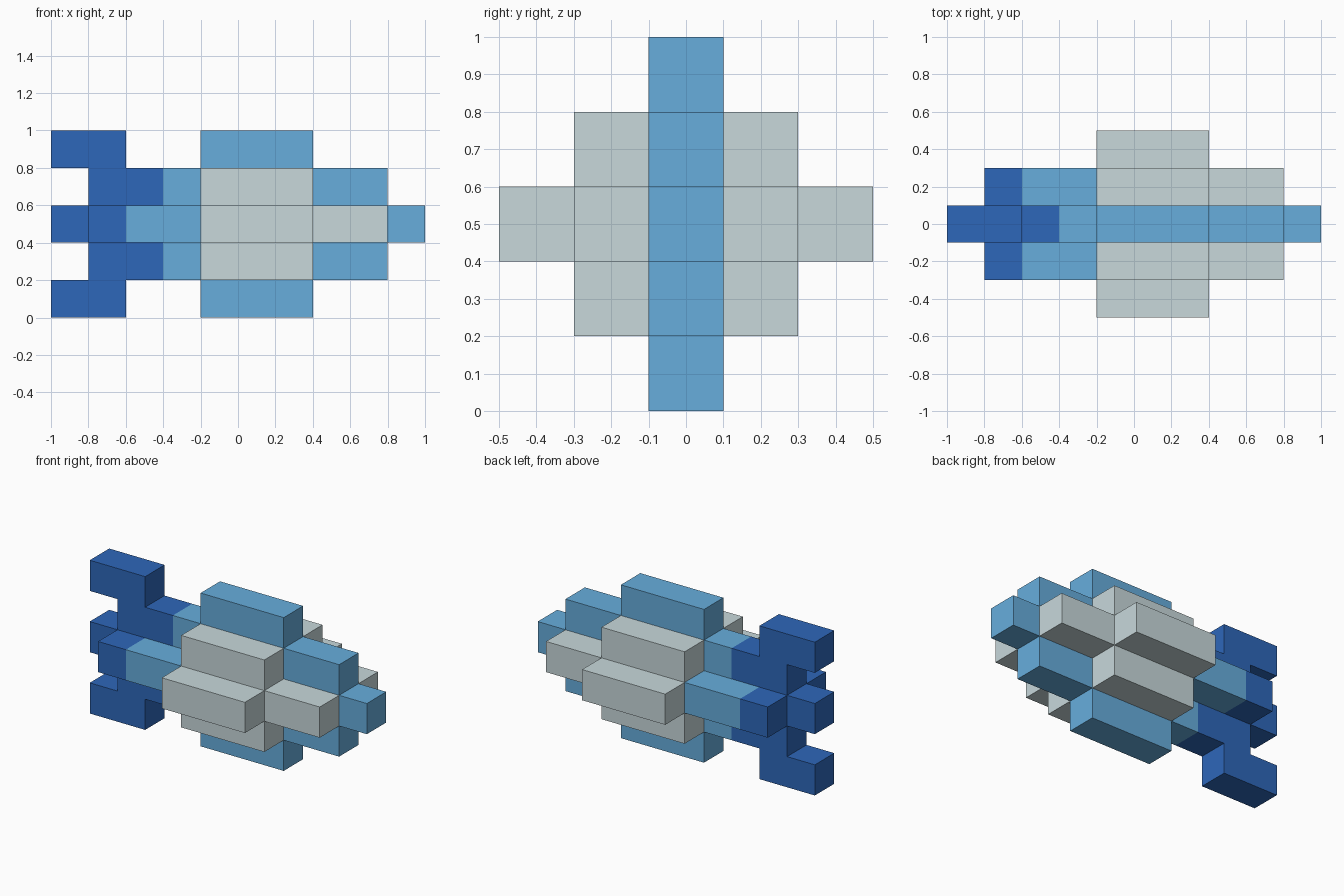
import bpy

if "Cube" in bpy.data.objects:
    bpy.data.objects.remove(bpy.data.objects["Cube"])

U = 0.2  # one block


def material(name, rgb):
    m = bpy.data.materials.new(name)
    m.diffuse_color = (*rgb, 1)
    m.use_nodes = True
    m.node_tree.nodes["Principled BSDF"].inputs["Base Color"].default_value = m.diffuse_color
    return m


DARK = material("dark_blue", (0.027, 0.136, 0.49))
LIGHT = material("light_blue", (0.135, 0.42, 0.72))
PALE = material("pale_grey", (0.58, 0.69, 0.71))


def bar(name, x0, x1, row, level, mat):
    """One-block-thick bar along x; row and level count blocks from the centre axis."""
    bpy.ops.mesh.primitive_cube_add(size=1, location=((x0 + x1) / 2, row * U, 0.5 + level * U))
    ob = bpy.context.object
    ob.name = name
    ob.scale = (x1 - x0, U, U)
    bpy.ops.object.transform_apply(location=False, rotation=False, scale=True)
    ob.data.materials.append(mat)


# Central axis: snout through to the tail middle
bar("spine", -0.6, 1.0, 0, 0, LIGHT)
bar("tail_middle", -1.0, -0.6, 0, 0, DARK)

# Upper and lower halves on the centre plane
for s, tag in ((1, "upper"), (-1, "lower")):
    bar(f"{tag}_body", -0.4, 0.8, 0, s, LIGHT)
    bar(f"{tag}_fin", -0.2, 0.4, 0, 2 * s, LIGHT)
    bar(f"{tag}_tail_root", -0.8, -0.4, 0, s, DARK)
    bar(f"{tag}_tail_tip", -1.0, -0.6, 0, 2 * s, DARK)

# Mirrored flanks
for s, tag in ((-1, "front"), (1, "back")):
    bar(f"{tag}_tail_side", -0.8, -0.6, s, 0, DARK)
    bar(f"{tag}_rear_flank", -0.6, -0.2, s, 0, LIGHT)
    bar(f"{tag}_flank", -0.2, 0.8, s, 0, PALE)
    bar(f"{tag}_outer_flank", -0.2, 0.4, 2 * s, 0, PALE)
    for v, end in ((1, "upper"), (-1, "lower")):
        bar(f"{tag}_{end}_flank", -0.2, 0.4, s, v, PALE)
